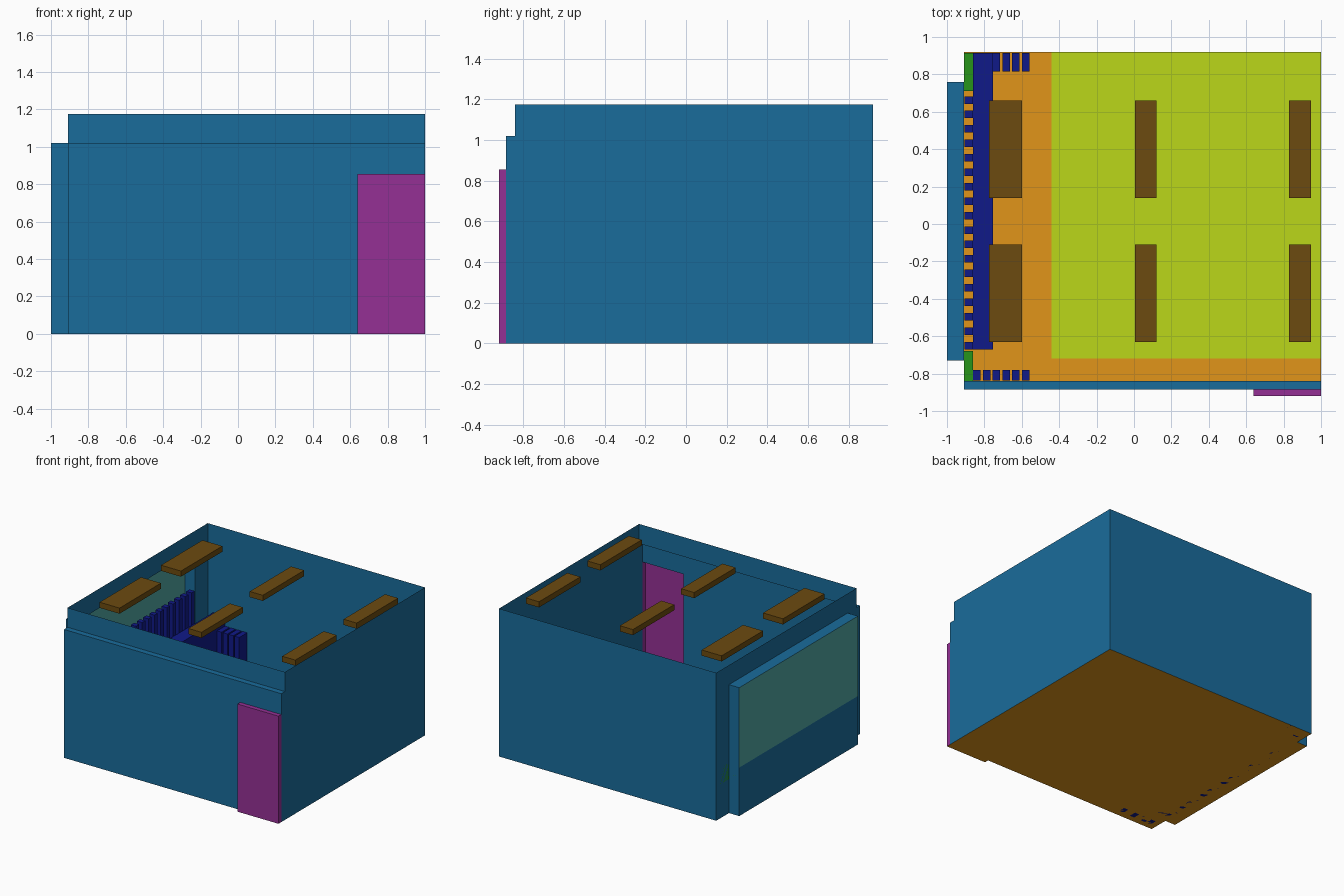
import bpy, bmesh

if "Cube" in bpy.data.objects:
    bpy.data.objects.remove(bpy.data.objects["Cube"])


def material(name, r, g, b):
    m = bpy.data.materials.new(name)
    m.diffuse_color = (r, g, b, 1)
    m.use_nodes = True
    m.node_tree.nodes["Principled BSDF"].inputs["Base Color"].default_value = m.diffuse_color
    return m


BLUE = material("wall_blue", 0.01, 0.15, 0.33)
PURPLE = material("door_purple", 0.3, 0.03, 0.3)
TEAL = material("window_teal", 0.08, 0.38, 0.36)
ORANGE = material("floor_orange", 0.75, 0.3, 0.01)
LIME = material("carpet_lime", 0.5, 0.68, 0.01)
BROWN = material("light_brown", 0.15, 0.07, 0.005)
NAVY = material("unit_navy", 0.005, 0.01, 0.25)
GREEN = material("ledge_green", 0.02, 0.3, 0.01)


def finish(name, bm, mat):
    me = bpy.data.meshes.new(name)
    bm.to_mesh(me)
    bm.free()
    ob = bpy.data.objects.new(name, me)
    me.materials.append(mat)
    bpy.context.collection.objects.link(ob)
    return ob


def sheets(name, polys, mat):
    bm = bmesh.new()
    for p in polys:
        bm.faces.new([bm.verts.new(c) for c in p])
    bmesh.ops.remove_doubles(bm, verts=bm.verts, dist=0.0005)
    return finish(name, bm, mat)


def xq(x, y0, y1, z0, z1):
    return [(x, y0, z0), (x, y1, z0), (x, y1, z1), (x, y0, z1)]


def yq(y, x0, x1, z0, z1):
    return [(x0, y, z0), (x1, y, z0), (x1, y, z1), (x0, y, z1)]


def zq(z, x0, x1, y0, y1):
    return [(x0, y0, z), (x1, y0, z), (x1, y1, z), (x0, y1, z)]


def boxes(name, spans, mat):
    bm = bmesh.new()
    for x0, x1, y0, y1, z0, z1 in spans:
        vs = bmesh.ops.create_cube(bm, size=1)["verts"]
        for v in vs:
            v.co = (x1 if v.co.x > 0 else x0,
                    y1 if v.co.y > 0 else y0,
                    z1 if v.co.z > 0 else z0)
    return finish(name, bm, mat)


H, STEP, SILL, DOOR = 1.175, 1.02, 0.385, 0.855
L, F, B = -0.91, -0.885, 0.92
W0, W1 = -0.73, 0.76

# Thin room shell, stepped out along the front
sheets("back_wall", [yq(B, L, 1, 0, H)], BLUE)
sheets("right_wall", [xq(1, F, B, 0, STEP), xq(1, -0.84, B, STEP, H)], BLUE)
sheets("front_wall", [yq(-0.84, L, 1, STEP, H), zq(STEP, L, 1, F, -0.84),
                      yq(F, L, 0.64, 0, STEP), yq(F, 0.64, 1, DOOR, STEP)], BLUE)
sheets("left_wall", [xq(L, F, W0, 0, STEP), xq(L, W1, B, 0, STEP),
                     xq(L, -0.84, B, STEP, H)], BLUE)

# Window bay and glass
sheets("window_bay", [yq(W0, -1, L, 0, STEP), yq(W1, -1, L, 0, STEP),
                      zq(STEP, -1, L, W0, W1), xq(-1, W0, W1, 0, SILL)], BLUE)
sheets("window_glass", [xq(-1, W0, W1, SILL, STEP)], TEAL)

# Door recess
sheets("door", [yq(-0.92, 0.64, 1, 0, DOOR), zq(DOOR, 0.64, 1, -0.92, F),
                xq(0.64, -0.92, F, 0, DOOR), xq(1, -0.92, F, 0, DOOR)], PURPLE)

# Floor and carpet
sheets("floor", [zq(0, L, 1, F, B), zq(0, -1, L, W0, W1),
                 zq(0, 0.64, 1, -0.92, F)], ORANGE)
sheets("carpet", [zq(0.004, -0.44, 1, -0.72, B)], LIME)

# Ceiling lights in two rows
boxes("ceiling_lights", [(x0, x1, y0, y0 + 0.52, 1.13, H)
                         for x0, x1 in ((-0.775, -0.6), (0.005, 0.12), (0.83, 0.945))
                         for y0 in (-0.63, 0.14)], BROWN)

# Long unit below the window with a slatted back
boxes("long_unit", [(-0.86, -0.755, -0.67, 0.915, 0, 0.48)], NAVY)
n = 18
pitch = 1.39 / n
boxes("slatted_back", [(-0.905, -0.86, -0.67 + i * pitch, -0.63 + i * pitch, 0, 0.74)
                       for i in range(n)], NAVY)

# Short slatted units against the front and back walls
for name, y0, y1 in (("front_slats", -0.838, -0.78), ("back_slats", 0.815, 0.915)):
    boxes(name, [(-0.86 + i * 0.052, -0.82 + i * 0.052, y0, y1, 0, 0.4)
                 for i in range(6)], NAVY)

# Corner ledges wrapping into the window bay
for name, ya, yb, yc, yd in (("front_ledge", -0.84, -0.68, -0.73, -0.68),
                             ("back_ledge", 0.71, 0.915, 0.71, 0.76)):
    boxes(name, [(L, -0.86, ya, yb, 0.27, 0.4), (-0.97, L, yc, yd, 0.27, 0.4)], GREEN)
